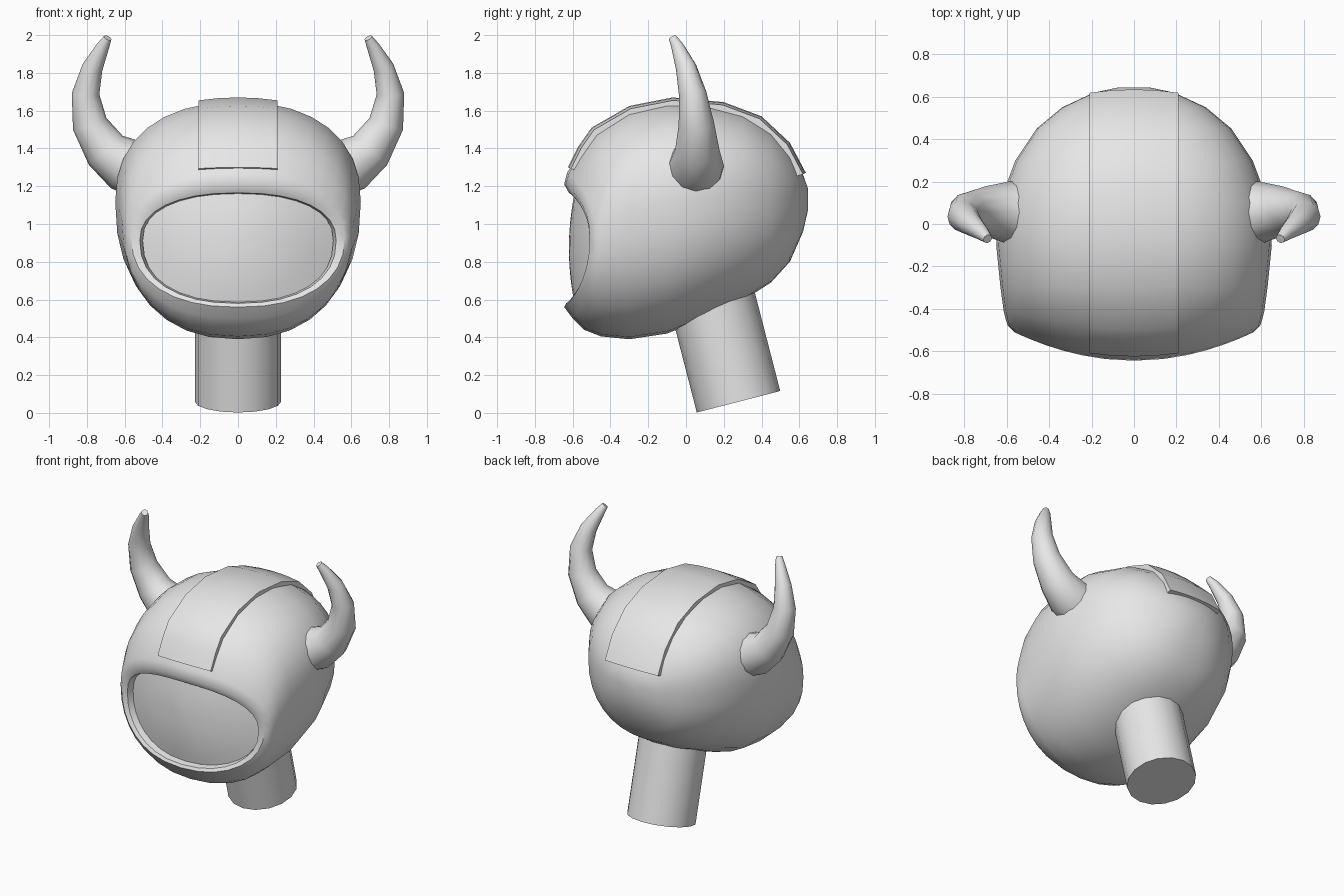
import bpy, bmesh, math
from mathutils import Vector

if "Cube" in bpy.data.objects:
    bpy.data.objects.remove(bpy.data.objects["Cube"])

grey = bpy.data.materials.new("plain_grey")
grey.use_nodes = True
grey.diffuse_color = (0.8, 0.8, 0.8, 1)
grey.node_tree.nodes["Principled BSDF"].inputs["Base Color"].default_value = (0.8, 0.8, 0.8, 1)


def loft(name, rows, closed=True, cap_start=True, cap_end=True, angle=45):
    """Skin a list of point rows into one smooth shaded object."""
    bm = bmesh.new()
    grid = [[bm.verts.new(p) for p in row] for row in rows]
    count = len(rows[0])
    for a, b in zip(grid, grid[1:]):
        for i in range(count if closed else count - 1):
            j = (i + 1) % count
            bm.faces.new((a[i], a[j], b[j], b[i]))
    if cap_start:
        bm.faces.new(grid[0])
    if cap_end:
        bm.faces.new(grid[-1])
    bmesh.ops.recalc_face_normals(bm, faces=bm.faces)
    mesh = bpy.data.meshes.new(name)
    bm.to_mesh(mesh)
    bm.free()
    mesh.materials.append(grey)
    obj = bpy.data.objects.new(name, mesh)
    bpy.context.collection.objects.link(obj)
    bpy.ops.object.select_all(action='DESELECT')
    obj.select_set(True)
    bpy.context.view_layer.objects.active = obj
    bpy.ops.object.shade_smooth_by_angle(angle=math.radians(angle))
    return obj


def outline(top, bottom, width, sides=32, power=2.3):
    """Rounded egg outline as x, z pairs, widest a little above the middle."""
    mid = bottom + (top - bottom) * 0.57
    points = []
    for i in range(sides):
        t = math.tau * i / sides
        c, s = math.cos(t), math.sin(t)
        x = math.copysign(abs(c) ** (2 / power), c) * width
        h = top - mid if s > 0 else mid - bottom
        points.append((x, mid + math.copysign(abs(s) ** (2 / power), s) * h))
    return points


def bent_ring(y_top, top, y_side, width, y_bottom, bottom):
    """Outline whose sides sweep back from its top and bottom."""
    ring = []
    mid = bottom + (top - bottom) * 0.57
    for x, z in outline(top, bottom, width):
        y_mid = y_top if z > mid else y_bottom
        ring.append((x, y_mid + (y_side - y_mid) * (x / width) ** 2, z))
    return ring


def tube(name, path, radii, sides):
    """Round tapering tube along a path."""
    path = [Vector(p) for p in path]
    rows = []
    for i, p in enumerate(path):
        tangent = (path[min(i + 1, len(path) - 1)] - path[max(i - 1, 0)]).normalized()
        u = tangent.cross(Vector((0, 1, 0))).normalized()
        v = tangent.cross(u)
        rows.append([p + radii[i] * (u * math.cos(math.tau * k / sides)
                                     + v * math.sin(math.tau * k / sides))
                     for k in range(sides)])
    return loft(name, rows)


# Hood: flat sections from the back of the head: y, top, bottom, half width
sections = [(0.645, 1.19, 1.07, 0.07), (0.62, 1.26, 0.96, 0.19),
            (0.55, 1.39, 0.8, 0.34), (0.45, 1.5, 0.69, 0.46),
            (0.3, 1.59, 0.595, 0.56), (0.1, 1.64, 0.5, 0.635),
            (-0.1, 1.645, 0.42, 0.65), (-0.3, 1.6, 0.39, 0.63)]
rings = [bent_ring(y, top, y, w, y, low) for y, top, low, w in sections]

# Brim and rolled lip: y and z at the top, y and half width at the side, y and z below
for lip in [(-0.48, 1.49, -0.41, 0.615, -0.45, 0.405),
            (-0.57, 1.37, -0.45, 0.605, -0.54, 0.44),
            (-0.63, 1.27, -0.48, 0.595, -0.6, 0.5),
            (-0.645, 1.21, -0.51, 0.565, -0.645, 0.56),
            (-0.62, 1.165, -0.51, 0.52, -0.635, 0.58),
            (-0.55, 1.155, -0.43, 0.5, -0.57, 0.59)]:
    rings.append(bent_ring(*lip))
loft("hood", rings, cap_end=False)

# Visor: gently bulging panel inside the opening
visor = []
for scale in (1.01, 0.8, 0.6, 0.4, 0.2, 0.04):
    row = []
    for x, z in outline(1.16, 0.585, 0.5):
        x, z = x * scale, 0.9 + (z - 0.9) * scale
        row.append((x, -0.62 + 0.6 * x * x + 0.35 * (z - 0.87) ** 2, z))
    visor.append(row)
loft("visor", visor, cap_start=False)

# Crest: raised strip over the crown, with low walls on every side
crest_path = [(-0.625, 1.3), (-0.57, 1.41), (-0.5, 1.51), (-0.3, 1.625),
              (-0.07, 1.67), (0.2, 1.645), (0.4, 1.57), (0.55, 1.43), (0.635, 1.27)]
half = 0.21
crest = []
for y, z in [crest_path[0]] + crest_path + [crest_path[-1]]:
    end = len(crest) in (0, len(crest_path) + 1)
    row = []
    for x, sink in [(-half, 0.92), (-half, 1), (-half / 2, 1), (0, 1),
                    (half / 2, 1), (half, 1), (half, 0.92)]:
        f = (0.92 if end else sink) - 0.025 * (x / half) ** 2
        row.append((x, y * f, 1.05 + (z - 1.05) * f))
    crest.append(row)
loft("crest", crest, closed=False, cap_start=False, cap_end=False, angle=35)

# Horns: curl outward, then up and forward
horn_path = [(0.53, 0.05, 1.29), (0.6, 0.055, 1.315), (0.7, 0.06, 1.39), (0.785, 0.055, 1.53),
             (0.807, 0.035, 1.69), (0.77, 0, 1.83), (0.715, -0.045, 1.94), (0.69, -0.07, 1.985)]
horn_radii = [0.15, 0.145, 0.118, 0.094, 0.073, 0.055, 0.034, 0.022]
for side, label in ((1, "left"), (-1, "right")):
    tube(label + "_horn", [(side * x, y, z) for x, y, z in horn_path], horn_radii, 12)

# Neck: leaning post
tube("neck", [(0, 0.278, 0.059), (0, 0.103, 0.738)], [0.228, 0.228], 16)
